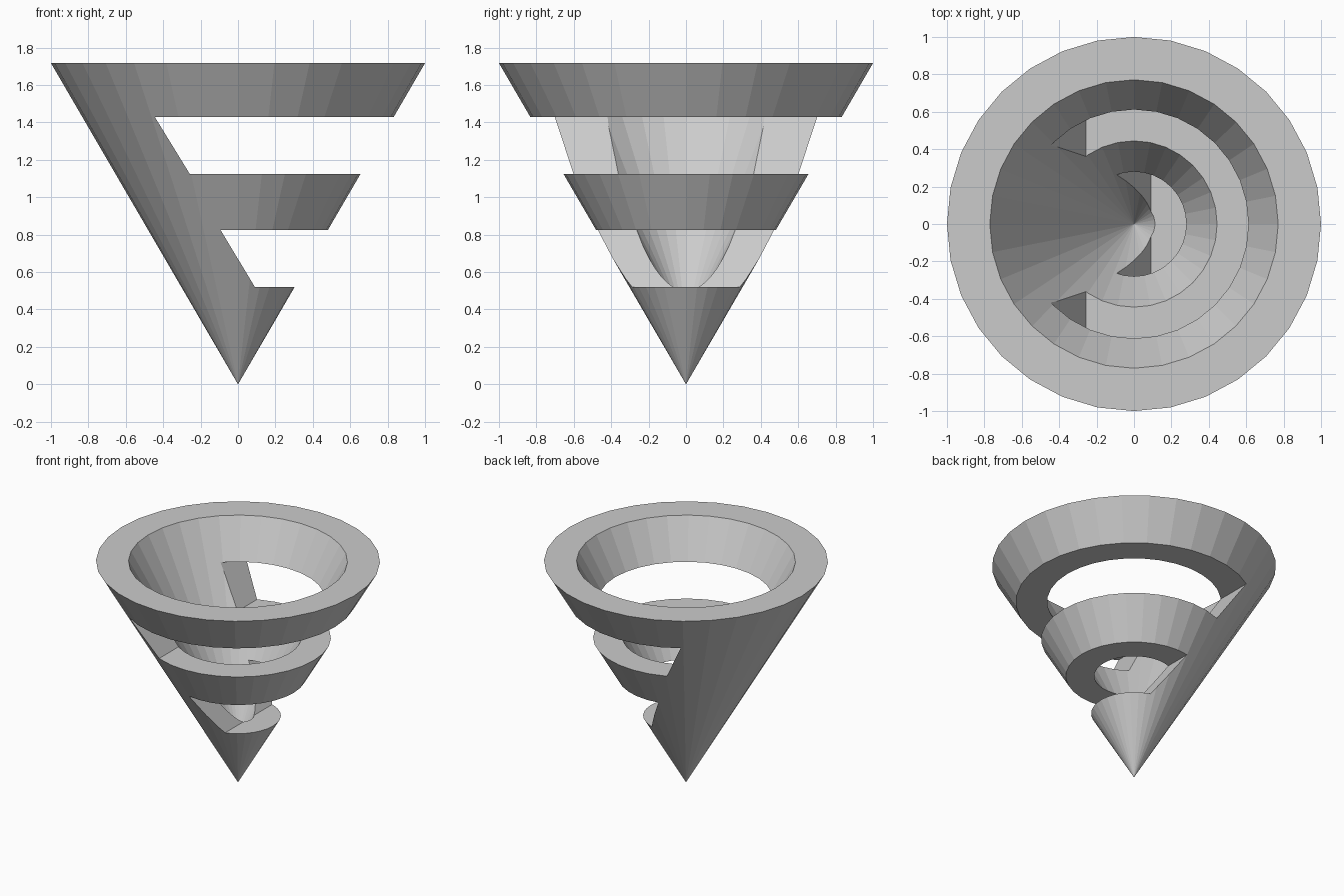
import bpy, bmesh

if "Cube" in bpy.data.objects:
    bpy.data.objects.remove(bpy.data.objects["Cube"])

H = 1.717          # rim height
SIDES = 32


def add_object(name, bm):
    bmesh.ops.recalc_face_normals(bm, faces=bm.faces)
    mesh = bpy.data.meshes.new(name)
    bm.to_mesh(mesh)
    bm.free()
    obj = bpy.data.objects.new(name, mesh)
    bpy.context.collection.objects.link(obj)
    return obj


def funnel(name, tip, top, radius):
    """Cone standing on its tip."""
    bm = bmesh.new()
    rim = bmesh.ops.create_circle(bm, cap_ends=True, segments=SIDES, radius=radius)["verts"]
    edges = list(bm.edges)
    for v in rim:
        v.co.z = top
    point = bm.verts.new((0, 0, tip))
    for e in edges:
        bm.faces.new((e.verts[0], e.verts[1], point))
    return add_object(name, bm)


def slot(name, profile):
    """Side profile (x, z) pushed right through the model along y."""
    bm = bmesh.new()
    face = bm.faces.new([bm.verts.new((x, -1.5, z)) for x, z in profile])
    ext = bmesh.ops.extrude_face_region(bm, geom=[face])["geom"]
    for v in ext:
        if isinstance(v, bmesh.types.BMVert):
            v.co.y = 1.5
    return add_object(name, bm)


# Outer cone
shell = funnel("cone_shell", 0, H, 1.0)

# Hollow interior, carried above the rim for a clean cut
tip, slope = 0.315, 0.55
hollow = funnel("hollow_cutter", tip, 2.0, (2.0 - tip) * slope)

# Two slots leave three rings joined by a spine on the left
upper = slot("upper_slot_cutter", [(-0.444, 1.428), (-0.257, 1.123), (1.5, 1.123), (1.5, 1.428)])
lower = slot("lower_slot_cutter", [(-0.093, 0.824), (0.091, 0.519), (1.5, 0.519), (1.5, 0.824)])

for cutter in (hollow, upper, lower):
    cutter.hide_render = True
    mod = shell.modifiers.new(cutter.name, 'BOOLEAN')
    mod.operation = 'DIFFERENCE'
    mod.solver = 'EXACT'
    mod.object = cutter

# Apply the cuts and discard the cutters
bpy.context.view_layer.objects.active = shell
shell.select_set(True)
for mod in list(shell.modifiers):
    bpy.ops.object.modifier_apply(modifier=mod.name)
for cutter in (hollow, upper, lower):
    bpy.data.objects.remove(cutter)
